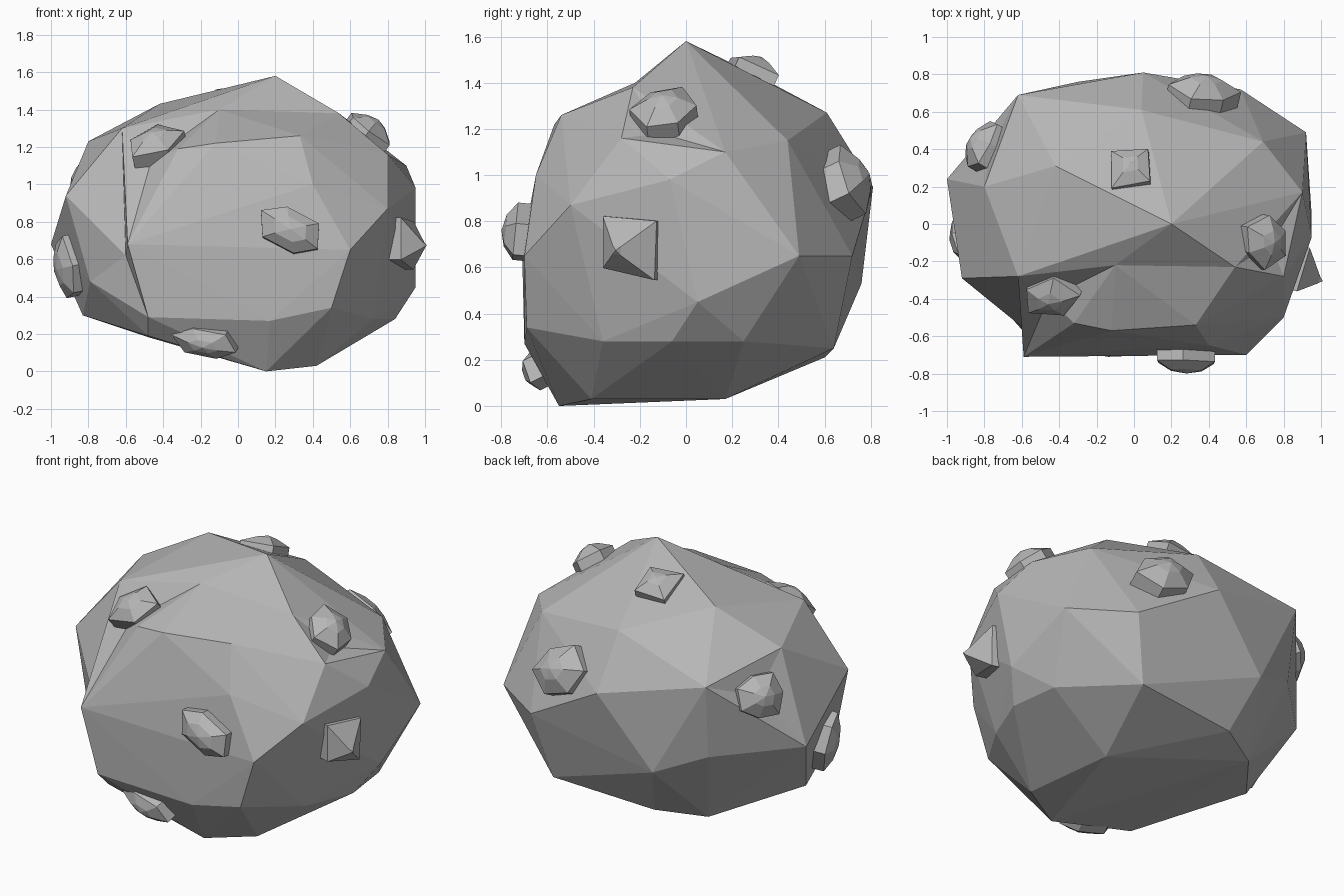
import bpy, bmesh, math
from mathutils import Vector, Matrix

cube = bpy.data.objects.get("Cube")
if cube:
    bpy.data.objects.remove(cube)

stone = bpy.data.materials.new("stone_grey")
stone.use_nodes = True
grey = (0.47, 0.47, 0.47, 1)
stone.diffuse_color = grey
stone.node_tree.nodes["Principled BSDF"].inputs["Base Color"].default_value = grey


def finish(bm, name):
    """Turn a bmesh into a flat shaded grey object."""
    bmesh.ops.recalc_face_normals(bm, faces=bm.faces)
    mesh = bpy.data.meshes.new(name)
    bm.to_mesh(mesh)
    bm.free()
    mesh.materials.append(stone)
    obj = bpy.data.objects.new(name, mesh)
    bpy.context.collection.objects.link(obj)
    return obj


def dent(bm, ring, floor):
    """Replace the faces spanned by the ring with a fan down to a floor point."""
    inside = [f for f in bm.faces if all(v in ring for v in f.verts)]
    rim = [e for e in {e for f in inside for e in f.edges}
           if sum(f in inside for f in e.link_faces) == 1]
    pairs = [tuple(e.verts) for e in rim]
    bmesh.ops.delete(bm, geom=inside, context='FACES_KEEP_BOUNDARY')
    centre = bm.verts.new(floor)
    for a, b in pairs:
        bm.faces.new((a, b, centre))
    return centre


# Corners of the boulder that take part in its dents
corners = {
    "apex": (.2, 0, 1.58), "brow_low": (-.32, -.53, 1.19), "brow_mid": (-.12, -.57, 1.22),
    "brow_left": (.33, -.54, 1.26), "crown_left": (.54, -.23, 1.38),
    "temple": (.8, -.28, 1.16), "temple_back": (.9, .17, 1.1),
    "ridge": (-.62, -.28, 1.3), "lip": (-.59, -.71, .68), "cheek": (-.92, -.29, .94),
    "jaw": (-.79, -.35, .48), "chin": (-.48, -.7, .29),
    "back_top": (-.8, .2, 1.23), "back_mid": (-.62, .69, 1.12), "back_side": (-1, .24, .68),
}
# Remaining corners, by region
front = [(.17, -.7, .27), (.5, -.69, .34), (.6, -.7, .65), (.8, -.5, .87), (.4, -.65, 1)]
flank = [(.95, -.07, .98), (.95, .05, .45), (.72, -.36, .28), (.84, -.06, .28),
         (.8, .25, .28), (.92, .49, .65), (.69, .44, 1.15)]
back = [(.57, .72, .65), (.05, .81, .95), (.04, .61, 1.27), (-.42, .31, 1.43),
        (-.3, .76, .53), (-.6, .64, .66), (.47, .64, .25)]
under = [(.15, -.55, 0), (.42, -.41, .03), (.35, .17, .03), (-.2, .6, .21),
         (-.47, .45, .18), (-.83, 0, .3), (-.48, -.6, .19)]

# Boulder body
bm = bmesh.new()
named = {key: bm.verts.new(p) for key, p in corners.items()}
for p in front + flank + back + under:
    bm.verts.new(p)
hull = bmesh.ops.convex_hull(bm, input=bm.verts)
loose = [v for v in hull["geom_interior"] if isinstance(v, bmesh.types.BMVert) and v.is_valid]
bmesh.ops.delete(bm, geom=loose, context='VERTS')
ring = lambda *keys: [named[k] for k in keys if named[k].is_valid]
named["brow"] = dent(bm, ring("apex", "ridge", "brow_low", "brow_mid", "brow_left", "crown_left"),
                     (-.1, -.22, 1.4))
dent(bm, ring("ridge", "cheek", "jaw", "chin", "lip"), (-.6, -.55, .62))
dent(bm, ring("ridge", "brow", "brow_low", "lip"), (-.46, -.4, 1.14))
dent(bm, ring("crown_left", "temple", "temple_back"), (.73, -.11, 1.18))
dent(bm, ring("back_top", "back_mid", "back_side"), (-.77, .4, 1))
finish(bm, "boulder")


def nugget(name, pos, facing, size, height, sides=6, roll=0, top=.45, lean=0, collar=.45):
    """Faceted stone: a prism collar, a tapered crown and a peak."""
    bm = bmesh.new()
    rings = []
    for level, scale in ((-.1, 1), (height * collar, 1), (height * .85, top)):
        loop = []
        for i in range(sides):
            a = math.tau * i / sides
            wobble = 1 + .12 * math.sin(i * 2.3 + roll)
            loop.append(bm.verts.new((size[0] * scale * wobble * math.cos(a) + lean * (1 - scale),
                                      size[1] * scale * wobble * math.sin(a), level)))
        rings.append(loop)
    for low, high in zip(rings, rings[1:]):
        for i in range(sides):
            j = (i + 1) % sides
            bm.faces.new((low[i], low[j], high[j], high[i]))
    peak = bm.verts.new((lean * .8, 0, height))
    for i in range(sides):
        bm.faces.new((rings[-1][i], rings[-1][(i + 1) % sides], peak))
    bm.faces.new(rings[0][::-1])
    turn = Vector(facing).to_track_quat('Z', 'Y').to_matrix().to_4x4()
    bm.transform(Matrix.Translation(pos) @ turn @ Matrix.Rotation(roll, 4, 'Z'))
    finish(bm, name)


# Small stones set into the surface
nugget("front_nugget", (.28, -.69, .75), (0, -1, .1), (.19, .12), .11, roll=-.6, top=.55)
nugget("lower_front_nugget", (-.17, -.62, .165), (-.2, -.8, -.4), (.18, .09), .09, roll=-.3)
nugget("right_nugget", (-.89, -.09, .56), (-1, -.4, -.2), (.12, .18), .09, roll=.1, top=.55)
nugget("crater_nugget", (-.44, -.37, 1.2), (-.2, -.6, .8), (.16, .13), .1, 5, roll=.5)
nugget("top_nugget", (-.01, .29, 1.43), (-.1, .45, 1), (.15, .13), .09, 4, roll=.65, top=.4)
nugget("back_right_nugget", (-.77, .4, 1), (-.85, .5, .35), (.14, .14), .13, 7)
nugget("back_nugget", (.36, .67, .95), (.2, .85, .4), (.19, .16), .14, roll=.3)
nugget("left_nugget", (.68, -.09, 1.25), (.6, -.1, .8), (.14, .15), .12, roll=.1)
nugget("left_spike", (.89, -.25, .69), (1, -.3, 0), (.16, .17), .13, 4, roll=.7,
       top=.15, collar=.1, lean=-.03)
